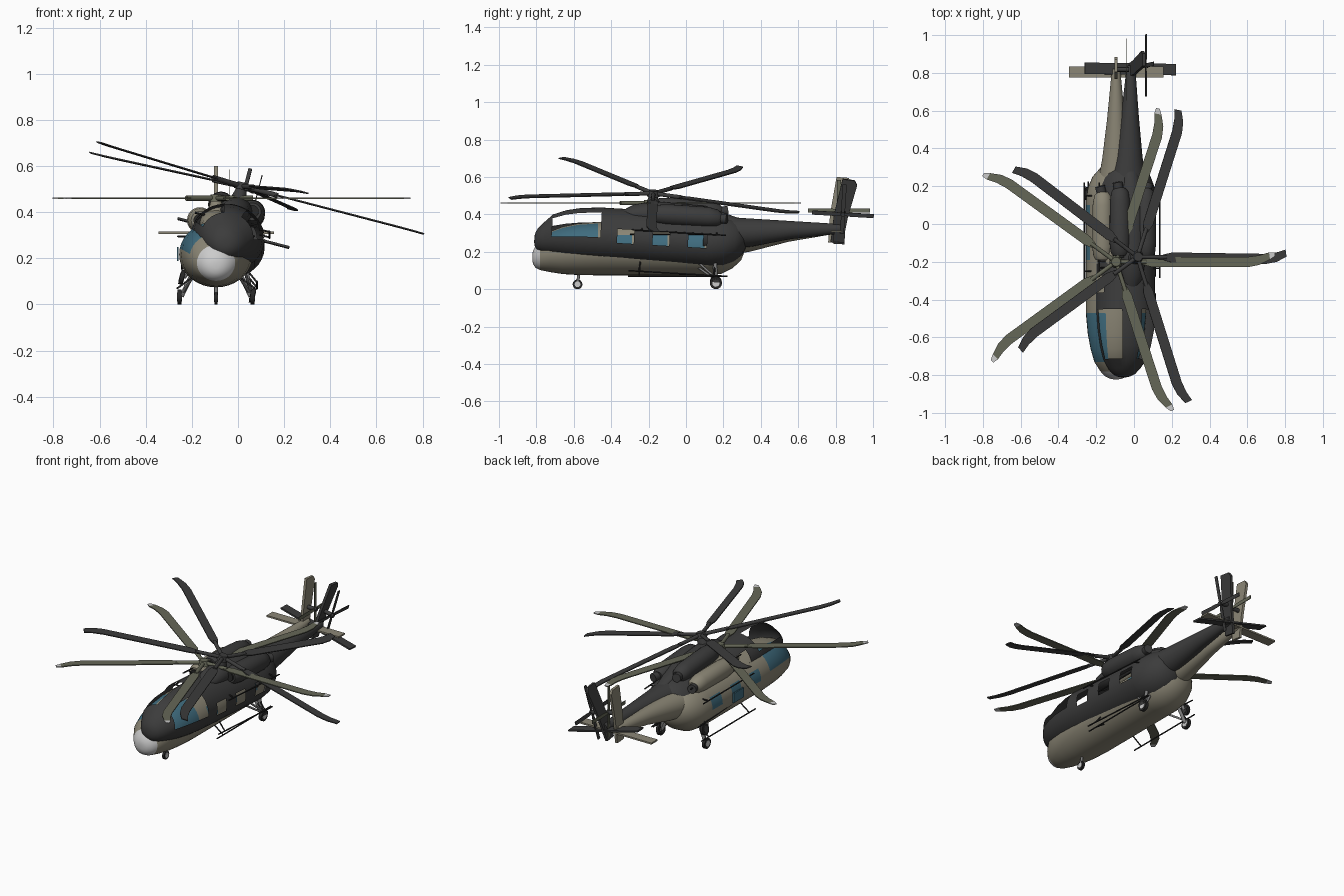
import bpy, bmesh
from math import sin, cos, pi, radians
from mathutils import Matrix, Vector

cube = bpy.data.objects.get("Cube")
if cube:
    bpy.data.objects.remove(cube, do_unlink=True)


def material(name, *rgb):
    m = bpy.data.materials.new(name)
    m.use_nodes = True
    m.diffuse_color = (*rgb, 1)
    m.node_tree.nodes["Principled BSDF"].inputs["Base Color"].default_value = (*rgb, 1)
    return m


TAN = material("tan paint", .26, .24, .18)
DRAB = material("olive drab", .13, .135, .095)
DARK = material("charcoal paint", .045, .045, .045)
TYRE = material("black rubber", .02, .02, .02)
GLASS = material("teal glass", .05, .15, .21)
PALE = material("pale grey", .6, .6, .6)
STEEL = material("steel grey", .2, .2, .2)

COCKPIT = (-.73, -.47)
CABIN = [(-.38, -.29), (-.19, -.1), (0, .1)]
SEG = 36


class Aircraft:
    """One helicopter, placed by a matrix and painted with a palette."""

    def __init__(self, prefix, matrix, paint, blade, nose, tip, hub, glazed):
        self.prefix, self.matrix = prefix, matrix
        self.paint, self.blade, self.nose = paint, blade, nose
        self.tip, self.hub, self.glazed = tip, hub, glazed

    def add(self, name, bm, *mats):
        bmesh.ops.recalc_face_normals(bm, faces=bm.faces)
        mesh = bpy.data.meshes.new(name)
        bm.to_mesh(mesh)
        bm.free()
        for m in mats:
            mesh.materials.append(m)
        ob = bpy.data.objects.new(f"{self.prefix}_{name}", mesh)
        bpy.context.collection.objects.link(ob)
        ob.matrix_world = self.matrix
        return ob

    def loft(self, name, sections, *mats, rule=None, n=SEG, x=0):
        """Skin elliptical rings: (y, centre height, half width, half height)."""
        bm = bmesh.new()
        rings = [[bm.verts.new((x + w * cos(2 * pi * i / n), y, z + h * sin(2 * pi * i / n)))
                  for i in range(n)] for y, z, w, h in sections]
        holes = []
        for a, b, sa, sb in zip(rings, rings[1:], sections, sections[1:]):
            for i in range(n):
                j = (i + 1) % n
                f = bm.faces.new((a[i], a[j], b[j], b[i]))
                if rule:
                    k = rule((sa[0] + sb[0]) / 2, 360 * (i + .5) / n)
                    f.material_index = max(k, 0)
                    if k < 0:
                        holes.append(f)
        first, last = bm.faces.new(rings[0]), bm.faces.new(rings[-1])
        if rule:
            first.material_index = rule(sections[0][0], 0)
            last.material_index = 0
        bmesh.ops.recalc_face_normals(bm, faces=bm.faces)
        bmesh.ops.delete(bm, geom=holes, context="FACES")
        return self.add(name, bm, *mats)

    def rod(self, name, a, b, r, mat, r2=None, n=12):
        a, b = Vector(a), Vector(b)
        bm = bmesh.new()
        turn = (b - a).to_track_quat("Z", "Y").to_matrix().to_4x4()
        bmesh.ops.create_cone(bm, cap_ends=True, segments=n, radius1=r,
                              radius2=r if r2 is None else r2, depth=(b - a).length,
                              matrix=Matrix.Translation((a + b) / 2) @ turn)
        return self.add(name, bm, mat)

    def plate(self, name, outline, thick, mat, frame):
        """Extrude a flat outline, centred on its plane, into a frame."""
        bm = bmesh.new()
        low = [bm.verts.new((u, v, -thick / 2)) for u, v in outline]
        high = [bm.verts.new((u, v, thick / 2)) for u, v in outline]
        bm.faces.new(low)
        bm.faces.new(high)
        for i in range(len(low)):
            j = (i + 1) % len(low)
            bm.faces.new((low[i], low[j], high[j], high[i]))
        bm.transform(frame)
        return self.add(name, bm, mat)

    def build(self):
        self.fuselage()
        self.engines()
        self.rotor()
        self.tail()
        self.gear()

    def fuselage(self):
        shape = [(-.822, .17, .015, .015), (-.818, .17, .035, .035), (-.805, .173, .06, .058),
                 (-.78, .18, .083, .078), (-.73, .2, .115, .108), (-.66, .208, .135, .127),
                 (-.58, .214, .15, .138), (-.47, .217, .16, .143), (.12, .217, .16, .143),
                 (.19, .22, .15, .138), (.25, .228, .125, .115), (.295, .235, .085, .08),
                 (.312, .238, .04, .04)]

        def section(y):
            for p, q in zip(shape, shape[1:]):
                if p[0] <= y <= q[0]:
                    t = (y - p[0]) / (q[0] - p[0])
                    return (y, *[u + t * (v - u) for u, v in zip(p[1:], q[1:])])

        ys = {s[0] for s in shape}.union(COCKPIT, *CABIN)
        pane = 1 if self.glazed else -1

        def paint(y, angle):
            side = angle if angle < 90 else 180 - angle
            if y < -.78:
                return 2
            if COCKPIT[0] < y < COCKPIT[1] and 10 < side < 70:
                return pane
            if any(a < y < b for a, b in CABIN) and 0 < side < 30:
                return pane
            return 0

        self.loft("fuselage", [section(y) for y in sorted(ys)], self.paint, GLASS, self.nose,
                  rule=paint)
        self.loft("tail_boom", [(.08, .25, .12, .1), (.2, .265, .1, .085), (.34, .275, .074, .075),
                                (.55, .302, .048, .048), (.82, .325, .022, .025)], self.paint)
        # side rails low and high on the hull
        for s in (-1, 1):
            self.rod("lower_rail", (s * .168, -.31, .07), (s * .168, .22, .07), .004, TYRE)
            self.rod("upper_rail", (s * .165, -.3, .295), (s * .165, .2, .295), .004, TYRE)
            for y in (-.25, .15):
                self.rod("rail_bracket", (s * .1, y, .12), (s * .168, y, .07), .004, TYRE)
                self.rod("rail_mount", (s * .12, y, .295), (s * .165, y, .295), .004, TYRE)
        if self.glazed:
            frame = Matrix.Translation((-.166, -.145, .218)) @ Matrix.Rotation(pi / 2, 4, "Y")
            self.plate("bulged_window", [(-.03, -.05), (.03, -.05), (.03, .05), (-.03, .05)],
                       .008, GLASS, frame)

    def engines(self):
        self.loft("roof_cowling", [(-.36, .335, .03, .02), (-.3, .345, .06, .045),
                                   (-.2, .35, .07, .065), (.08, .345, .07, .06),
                                   (.26, .32, .04, .03)], self.paint)
        for s in (-1, 1):
            self.loft("engine", [(-.19, .365, .038, .038), (-.17, .365, .05, .05),
                                 (-.12, .365, .056, .056), (.1, .365, .054, .054),
                                 (.15, .362, .045, .045), (.17, .36, .03, .03)],
                      self.paint, n=24, x=s * .07)
            self.rod("intake", (s * .07, -.2, .365), (s * .07, -.185, .365), .028, TYRE, n=20)
            self.rod("exhaust", (s * .07, .13, .36), (s * .085, .2, .365), .026, DARK, n=16)

    def rotor(self):
        mid = Vector((0, -.2, .46))
        up = Vector((0, 0, 1))
        self.rod("mast", mid - up * .09, mid - up * .01, .045, self.paint, .022, 20)
        self.rod("hub", mid - up * .015, mid + up * .016, .034, self.hub, .024, 20)
        edge = [(.14, -.014), (.19, -.028), (.7, -.028), (.76, -.016), (.815, .012),
                (.81, .05), (.76, .034), (.7, .026), (.19, .026), (.14, .014)]
        cap = [(.815, .012), (.842, .03), (.84, .05), (.81, .05)]
        for i in range(5):
            frame = Matrix.Translation(mid) @ Matrix.Rotation(2 * pi * i / 5, 4, "Z")
            self.plate("main_blade", edge, .006, self.blade, frame)
            if self.tip:
                self.plate("blade_tip", cap, .006, self.tip, frame)
            self.rod("blade_arm", frame @ Vector((.02, 0, 0)), frame @ Vector((.16, 0, 0)),
                     .011, self.hub)

    def tail(self):
        # turn plate axes so that u runs along y and v runs along z
        upright = Matrix(((0, 0, 1, 0), (1, 0, 0, 0), (0, 1, 0, 0), (0, 0, 0, 1)))
        self.plate("tail_fin", [(.76, .25), (.825, .245), (.845, .39), (.885, .57), (.87, .595),
                                (.805, .6), (.77, .4)], .016, self.paint, upright)
        self.plate("stabilizer", [(-.25, .775), (.25, .775), (.25, .835), (-.25, .835)],
                   .01, self.paint, Matrix.Translation((0, 0, .31)))
        mid = Vector((.057, .818, .42))
        self.rod("tail_shaft", mid - Vector((.06, 0, 0)), mid + Vector((.012, 0, 0)), .012, DARK)
        for i in range(4):
            frame = Matrix.Translation(mid) @ Matrix.Rotation(pi / 2 * i, 4, "X") @ upright
            self.plate("tail_blade", [(0, -.006), (.04, -.011), (.165, -.011), (.165, .011),
                                      (.04, .011), (0, .006)], .004, self.blade, frame)

    def wheel(self, name, x, y, z, r, half):
        self.rod(name + "_tyre", (x - half, y, z), (x + half, y, z), r, TYRE, n=24)
        self.rod(name + "_rim", (x - half - .002, y, z), (x + half + .002, y, z), r * .6,
                 PALE if self.glazed else DARK, n=20)

    def gear(self):
        self.wheel("nose_wheel", 0, -.58, .026, .026, .007)
        self.rod("nose_strut", (0, -.58, .03), (0, -.57, .1), .008, STEEL)
        for s in (-1, 1):
            self.wheel("main_wheel", s * .158, .16, .032, .032, .009)
            self.rod("main_strut", (s * .15, .16, .035), (s * .1, .15, .14), .01, STEEL)
            self.rod("drag_brace", (s * .145, .16, .05), (s * .1, .06, .12), .006, STEEL)


# tan aircraft standing level, and a charcoal one overlapping it at a tilt
level = Matrix.Translation((-.095, 0, 0))
tilt = (Matrix.Translation((.018, -.174, .512)) @ Matrix.Rotation(radians(-3.3), 4, "X")
        @ Matrix.Rotation(radians(14.6), 4, "Y") @ Matrix.Translation((0, .2, -.46)))
Aircraft("tan", level, TAN, DRAB, PALE, PALE, DRAB, True).build()
Aircraft("dark", tilt, DARK, DARK, DARK, None, DARK, False).build()

bpy.ops.object.select_all(action="DESELECT")
for ob in bpy.context.collection.objects:
    if ob.type == "MESH" and ob.name.startswith(("tan_", "dark_")):
        ob.select_set(True)
        bpy.context.view_layer.objects.active = ob
bpy.ops.object.shade_smooth_by_angle(angle=radians(35))
